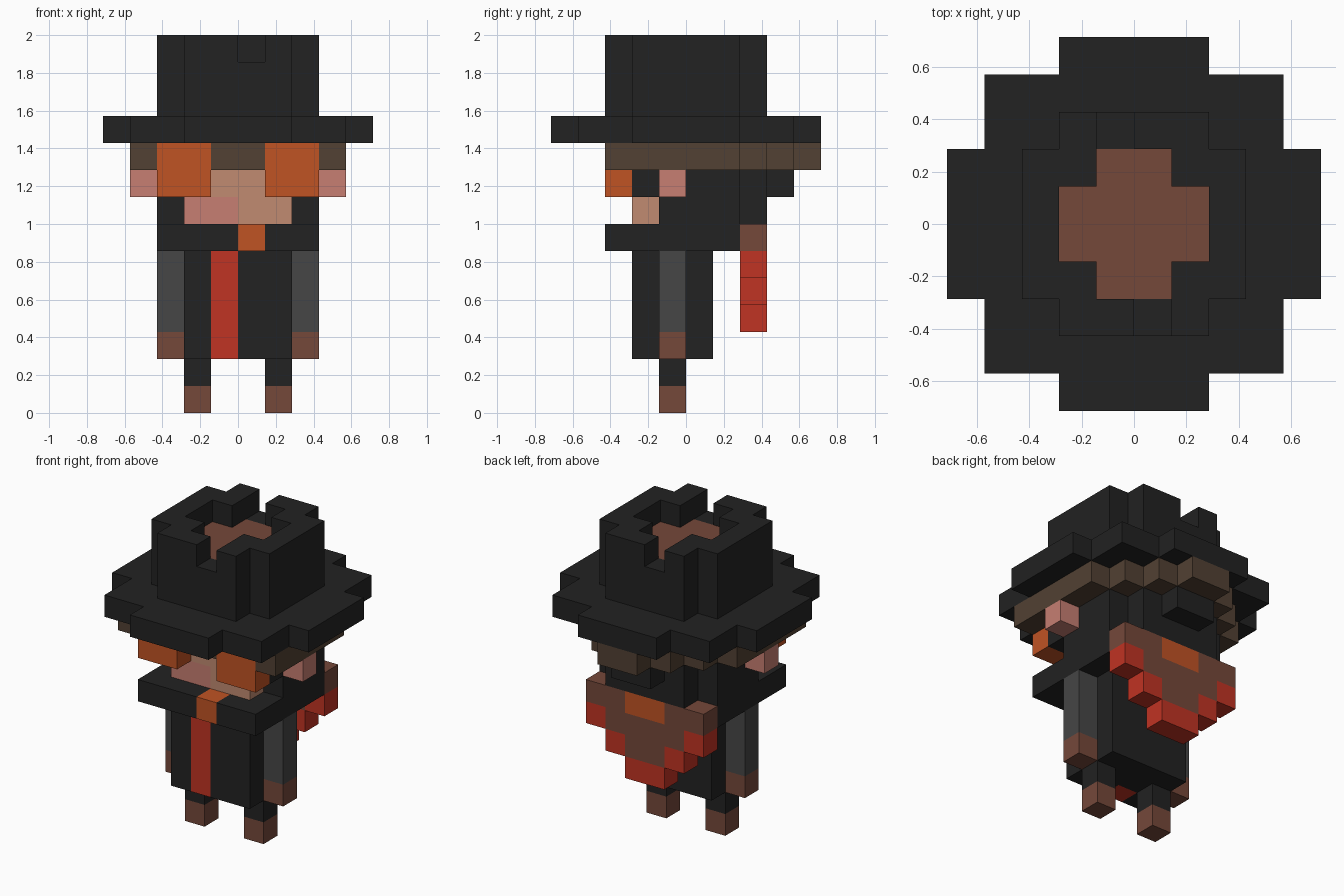
import bpy, bmesh
from mathutils import Vector

cube = bpy.data.objects.get("Cube")
if cube:
    bpy.data.objects.remove(cube, do_unlink=True)

U = 1 / 7  # size of one block


def linear(c):
    c /= 255
    return c / 12.92 if c <= 0.04045 else ((c + 0.055) / 1.055) ** 2.4


def material(name, *rgb):
    m = bpy.data.materials.new(name)
    m.use_nodes = True
    col = [linear(c) for c in rgb] + [1]
    m.diffuse_color = col
    bsdf = m.node_tree.nodes["Principled BSDF"]
    bsdf.inputs["Base Color"].default_value = col
    bsdf.inputs["Roughness"].default_value = 0.9
    return m


BLACK = material("black", 34, 34, 34)
GREY = material("grey", 70, 70, 70)
BROWN = material("leather_brown", 117, 72, 58)
HAIR = material("dark_brown", 82, 65, 51)
RED = material("red", 192, 51, 35)
ORANGE = material("orange", 192, 83, 36)
SKIN = material("skin", 193, 139, 113)
PINK = material("pink", 199, 126, 114)

cells = {}   # block position -> part name
parts = {}   # part name -> material


def part(name, mat, *boxes):
    """Fill boxes (x0, x1, y0, y1, z0, z1) with blocks; later parts replace earlier ones."""
    parts[name] = mat
    for x0, x1, y0, y1, z0, z1 in boxes:
        for x in range(x0, x1):
            for y in range(y0, y1):
                for z in range(z0, z1):
                    cells[x, y, z] = name


def pair(name, mat, x0, x1, *rest):
    """The same box on the left (+x) and the right (-x)."""
    part("left_" + name, mat, (x0, x1, *rest))
    part("right_" + name, mat, (-x1, -x0, *rest))


# Legs, arms and coat
pair("foot", BROWN, 1, 2, -1, 0, 0, 1)
pair("leg", BLACK, 1, 2, -1, 0, 1, 2)
part("coat", BLACK, (-2, 2, -2, 1, 2, 6))
part("coat_stripe", RED, (-1, 0, -2, -1, 2, 6))
pair("hand", BROWN, 2, 3, -1, 0, 2, 3)
pair("sleeve", GREY, 2, 3, -1, 0, 3, 6)

# Collar with clasp
part("collar", BLACK, (-3, 3, -3, 2, 6, 7))
part("clasp", ORANGE, (0, 1, -3, -2, 6, 7))

# Pointed scarf hanging free behind the back, with a stepped red hem
for i, w in enumerate((3, 3, 2, 1)):
    part("scarf", BROWN, (-w, w, 2, 3, 6 - i, 7 - i))
part("scarf_hem", RED, (-3, -2, 2, 3, 5, 6), (2, 3, 2, 3, 5, 6), (-2, -1, 2, 3, 4, 5),
     (1, 2, 2, 3, 4, 5), (-1, 1, 2, 3, 3, 4))
part("scarf_patch", ORANGE, (-1, 1, 2, 3, 6, 7))

# Head: black hood, face, cheek and ears
part("hood", BLACK, (-3, 3, -1, 2, 7, 9), (-3, 3, -2, -1, 8, 9), (-2, 2, 2, 3, 7, 9),
     (-1, 1, 3, 4, 8, 9))
part("face", SKIN, (-2, 2, -2, -1, 7, 9))
part("cheek", PINK, (-2, 0, -2, -1, 7, 8))
pair("ear", PINK, 3, 4, -1, 0, 8, 9)

# Hair band rounded at the back, and the goggle lenses
part("hair", HAIR, (-4, 4, -3, 2, 9, 10), (-3, 3, 2, 3, 9, 10), (-2, 2, 3, 4, 9, 10),
     (-1, 1, 4, 5, 9, 10))
pair("lens", ORANGE, 1, 3, -3, -2, 8, 10)

# Hat: stepped brim, crown, sunken top and a notch in the front and back rim
part("hat_brim", BLACK, (-5, 5, -2, 2, 10, 11), (-4, 4, -4, 4, 10, 11), (-2, 2, -5, 5, 10, 11))
part("hat_crown", BLACK, (-3, 3, -2, 2, 11, 14), (-2, 2, -3, 3, 11, 14))
for x, y, z in [c for c in cells if c[2] == 13]:
    inner = (-1 <= x < 1 and -2 <= y < 2) or (-2 <= x < 2 and -1 <= y < 1)
    if inner or (x, y) in ((0, -3), (-1, 2)):
        del cells[x, y, z]
part("hat_top", BROWN, (-1, 1, -2, 2, 12, 13), (-2, 2, -1, 1, 12, 13))

# Make one mesh per part from the block sides that are exposed
for name, mat in parts.items():
    bm = bmesh.new()
    verts = {}
    for c in [c for c, n in cells.items() if n == name]:
        for axis in range(3):
            for side in (0, 1):
                near = list(c)
                near[axis] += 2 * side - 1
                if tuple(near) in cells:
                    continue
                u, v = (axis + 1) % 3, (axis + 2) % 3
                quad = []
                for du, dv in ((0, 0), (1, 0), (1, 1), (0, 1)):
                    p = list(c)
                    p[axis] += side
                    p[u] += du
                    p[v] += dv
                    p = tuple(p)
                    if p not in verts:
                        verts[p] = bm.verts.new(Vector(p) * U)
                    quad.append(verts[p])
                bm.faces.new(quad if side else quad[::-1])
    mesh = bpy.data.meshes.new(name)
    bm.to_mesh(mesh)
    bm.free()
    mesh.materials.append(mat)
    bpy.context.collection.objects.link(bpy.data.objects.new(name, mesh))
